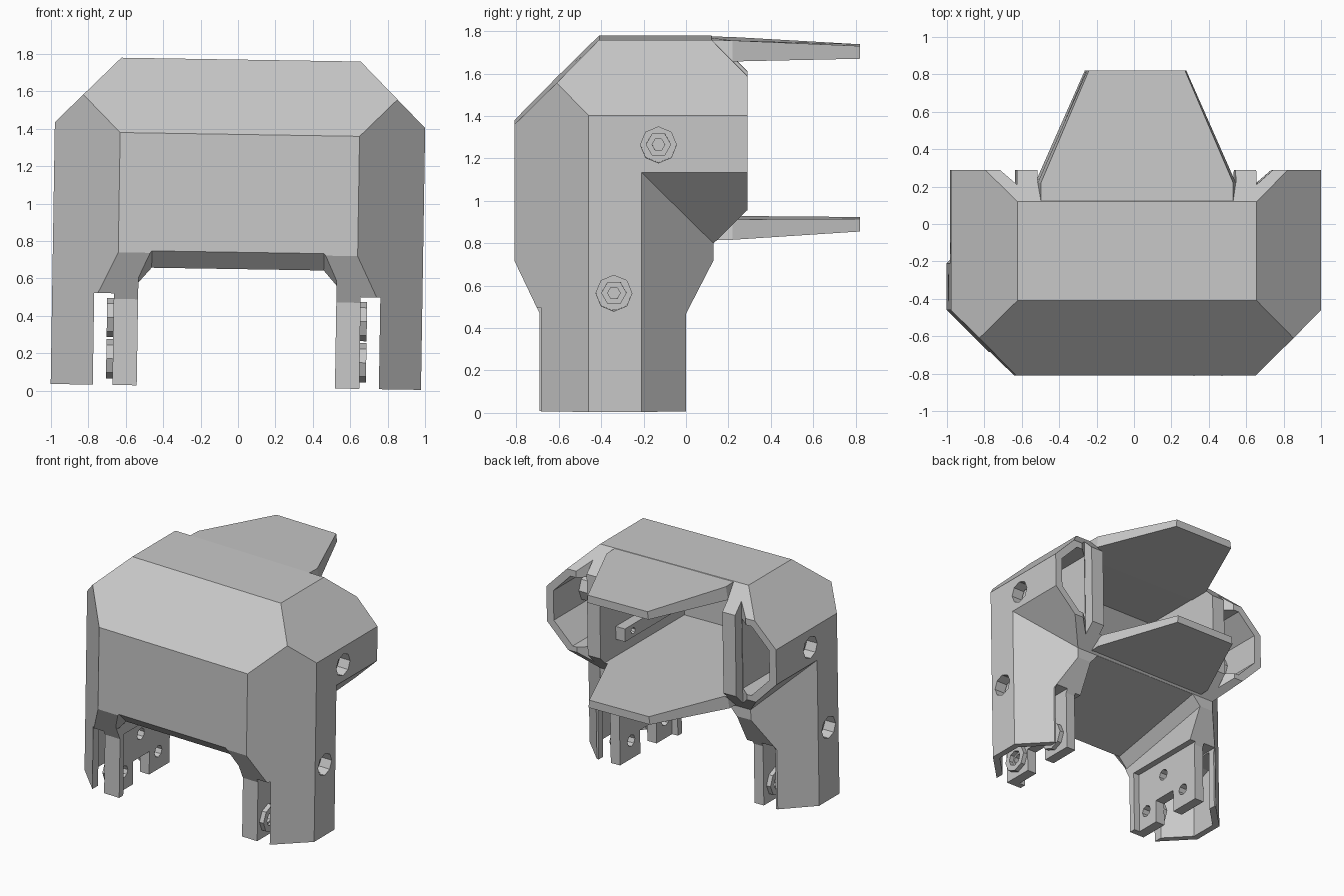
import bpy, bmesh, math
from mathutils import Vector, Matrix

cube = bpy.data.objects.get("Cube")
if cube:
    bpy.data.objects.remove(cube, do_unlink=True)

GREY = bpy.data.materials.new("plain grey")
GREY.use_nodes = True
GREY.diffuse_color = (0.58, 0.58, 0.58, 1)
bsdf = GREY.node_tree.nodes["Principled BSDF"]
bsdf.inputs["Base Color"].default_value = GREY.diffuse_color
bsdf.inputs["Roughness"].default_value = 0.8
parts = []


def finish(name, bm, keep=True):
    bmesh.ops.recalc_face_normals(bm, faces=bm.faces)
    me = bpy.data.meshes.new(name)
    bm.to_mesh(me)
    bm.free()
    me.materials.append(GREY)
    ob = bpy.data.objects.new(name, me)
    bpy.context.collection.objects.link(ob)
    if keep:
        parts.append(ob)
    return ob


def solid(name, lo, hi, planes=(), keep=False):
    """Box from lo to hi, trimmed by planes (normal, limit)."""
    bm = bmesh.new()
    bmesh.ops.create_cube(bm, size=1)
    for v in bm.verts:
        v.co = [lo[i] if v.co[i] < 0 else hi[i] for i in range(3)]
    for n, d in planes:
        n = Vector(n)
        bmesh.ops.bisect_plane(bm, geom=bm.verts[:] + bm.edges[:] + bm.faces[:], dist=1e-5,
                               plane_co=n * d / n.length_squared, plane_no=n, clear_outer=True)
        bmesh.ops.holes_fill(bm, edges=[e for e in bm.edges if e.is_boundary], sides=0)
    return finish(name, bm, keep=keep)


def loft(name, rings, keep=False):
    """Closed solid through matching outlines."""
    bm = bmesh.new()
    loops = [[bm.verts.new(p) for p in ring] for ring in rings]
    bm.faces.new(loops[0])
    bm.faces.new(loops[-1][::-1])
    for a, b in zip(loops, loops[1:]):
        for i in range(len(a)):
            j = (i + 1) % len(a)
            bm.faces.new((a[i], b[i], b[j], a[j]))
    return finish(name, bm, keep=keep)


def rod(name, x, y, z, r, depth, sides=8, keep=False):
    """Cylinder lying along x."""
    bm = bmesh.new()
    m = Matrix.Translation((x, y, z)) @ Matrix.Rotation(math.pi / 2, 4, 'Y')
    bmesh.ops.create_cone(bm, cap_ends=True, segments=sides, radius1=r, radius2=r, depth=depth, matrix=m)
    return finish(name, bm, keep=keep)


def cut(target, tool):
    mod = target.modifiers.new("cut", 'BOOLEAN')
    mod.operation, mod.object, mod.solver = 'DIFFERENCE', tool, 'EXACT'
    bpy.context.view_layer.update()
    dg = bpy.context.evaluated_depsgraph_get()
    me = bpy.data.meshes.new_from_object(target.evaluated_get(dg))
    target.modifiers.clear()
    target.data = me
    bpy.data.objects.remove(tool, do_unlink=True)


# Chamfered outer shell
planes = [((0, -1, 1), 2.18), ((0, 1, 1), 1.89)]
for s in (1, -1):
    planes += [((s, -1, 0), 1.45), ((s, 0, 1), 2.41)]
shell = solid("body_shell", (-0.99, -0.81, 0.02), (0.99, 0.29, 1.77), planes, keep=True)

# Stepped front, and stepped back rising under the arm pods
front = [(-1.2, -0.2), (-0.69, -0.2), (-0.69, 0.48), (-1.2, 1.54)]
back = [(0.5, -0.2), (0, -0.2), (0, 0.48), (0.13, 0.73), (0.13, 0.81), (0.5, 1.18)]
for prof in (front, back):
    cut(shell, loft("step", [[(x, y, z) for y, z in prof] for x in (-1.5, 1.5)]))

# Sloped cuts below the pods and behind the legs
for s in (1, -1):
    x0, x1 = sorted((s * 0.3, s * 1.3))
    cut(shell, solid("underarm", (x0, -0.9, -0.3), (x1, 0.6, 1.6),
                     [((-s, -1, 0), -0.78), ((-s, 0, 1), 0.16)]))


# Opening between the legs: bevelled front lip, then rising toward the back
def arch(y, top):
    half = [(0.53, -0.2), (0.53, top - 0.08), (0.46, top)]
    return [(x, y, z) for x, z in half] + [(-x, y, z) for x, z in half[::-1]]


cut(shell, loft("arch", [arch(-0.9, 0.83), arch(-0.72, 0.65), arch(0.3, 0.84)]))

# Central bay, open at the back
cut(shell, solid("bay", (-0.53, -0.74, 0.92), (0.53, 0.6, 1.67), [((0, -1, 1), 2.09)]))

for s in (1, -1):
    def span(a, b):
        return min(s * a, s * b), max(s * a, s * b)

    # Arm pod pocket with notched inner rim
    x0, x1 = span(0.65, 0.93)
    cut(shell, solid("pocket", (x0, -0.3, 1.01), (x1, 0.6, 1.55),
                     [((s, 0, 1), 2.33), ((s, 0, -1), -0.24)]))
    tri = [(0.64, 0.21), (0.64, 0.35), (0.80, 0.35)]
    cut(shell, loft("notch", [[(s * x, y, z) for x, y in tri] for z in (0.5, 1.9)]))

    # Hollow leg and the slot beside the inner leg plate
    x0, x1 = span(0.67, 0.94)
    cut(shell, solid("hollow", (x0, -0.9, -0.2), (x1, 0.3, 0.5),
                     [((s, -1, 0), 1.38), ((s, 1, 0), 0.71)]))
    x0, x1 = span(0.66, 0.765)
    cut(shell, solid("slot", (x0, -1, -0.2), (x1, 0.5, 0.51)))

    # Inner leg plate: shallow recess, bottom notch and three bolted holes
    x0, x1 = span(0.4, 0.58)
    cut(shell, solid("recess", (x0, -0.64, -0.2), (x1, 0.3, 0.5)))
    x0, x1 = span(0.4, 0.7)
    cut(shell, solid("gap", (x0, -0.45, -0.2), (x1, -0.25, 0.2)))
    for y, z in ((-0.56, 0.16), (-0.36, 0.38), (-0.14, 0.16)):
        cut(shell, rod("hole", s * 0.6, y, z, 0.045, 0.3))
        ring = rod("leg_bolt", s * 0.675, y, z, 0.105, 0.04, keep=True)
        cut(ring, rod("bore", s * 0.68, y, z, 0.06, 0.1))

    # Recessed side bolts in closed housings
    for y, z in ((-0.34, 0.58), (-0.13, 1.28)):
        cut(shell, rod("socket", s * 0.97, y, z, 0.085, 0.2))
        housing = rod("bolt_housing", s * 0.875, y, z, 0.11, 0.125, keep=True)
        cut(housing, rod("bore", s * 0.92, y, z, 0.085, 0.12))
        nut = rod("side_bolt", s * 0.885, y, z, 0.06, 0.06, 6, keep=True)
        cut(nut, rod("bore", s * 0.92, y, z, 0.03, 0.06, 6))

    # Bracket bar inside the bay
    x0, x1 = span(0.45, 0.54)
    bar = solid("bay_bracket", (x0, -0.75, 1.05), (x1, 0.1, 1.15), keep=True)
    cut(bar, rod("bore", s * 0.5, 0.0, 1.1, 0.025, 0.3))


# Tapering tail plates
def tail(name, top, bottom):
    half = [(0.53, 0.05), (0.53, 0.22), (0.265, 0.82)]
    outline = half + [(-x, y) for x, y in half[::-1]]

    def ring(z, grow):
        return [(x * grow, y, z[0] + (z[1] - z[0]) * max(0, y - 0.13) / 0.69) for x, y in outline]
    loft(name, [ring(top, 0.97), ring(bottom, 1.0)], keep=True)


tail("upper_tail_plate", (1.7695, 1.735), (1.665, 1.675))
tail("lower_tail_plate", (0.921, 0.92), (0.82, 0.86))


# Thin panel seams on the front
def seam(name, path):
    bm = bmesh.new()
    pts = [Vector((x, -0.812 if z < 1.37 else z - 2.183, z)) for x, z in path]
    for a, b in zip(pts, pts[1:]):
        n = Vector((0, -1, 0)) if max(a.z, b.z) < 1.38 else Vector((0, -1, 1)).normalized()
        side = (b - a).normalized().cross(n) * 0.003
        face = bm.faces.new([bm.verts.new(p) for p in (a - side, b - side, b + side, a + side)])
        face.normal_update()
        if face.normal.y > 0:
            face.normal_flip()
    me = bpy.data.meshes.new(name)
    bm.to_mesh(me)
    bm.free()
    me.materials.append(GREY)
    ob = bpy.data.objects.new(name, me)
    bpy.context.collection.objects.link(ob)
    parts.append(ob)


seam("long_seam", [(-0.48, 0.83), (0.1, 0.82), (0.31, 1.03), (0.31, 1.37), (0.31, 1.6), (0.17, 1.76)])
seam("short_seam", [(0.57, 0.9), (0.46, 1.0), (0.46, 1.37), (0.46, 1.59), (0.6, 1.74)])

# The whole model leans slightly to one side
lean = Matrix.Translation((-0.012, 0, 0)) @ Matrix.Rotation(0.016, 4, 'Y')
for ob in parts:
    ob.data.transform(lean)
